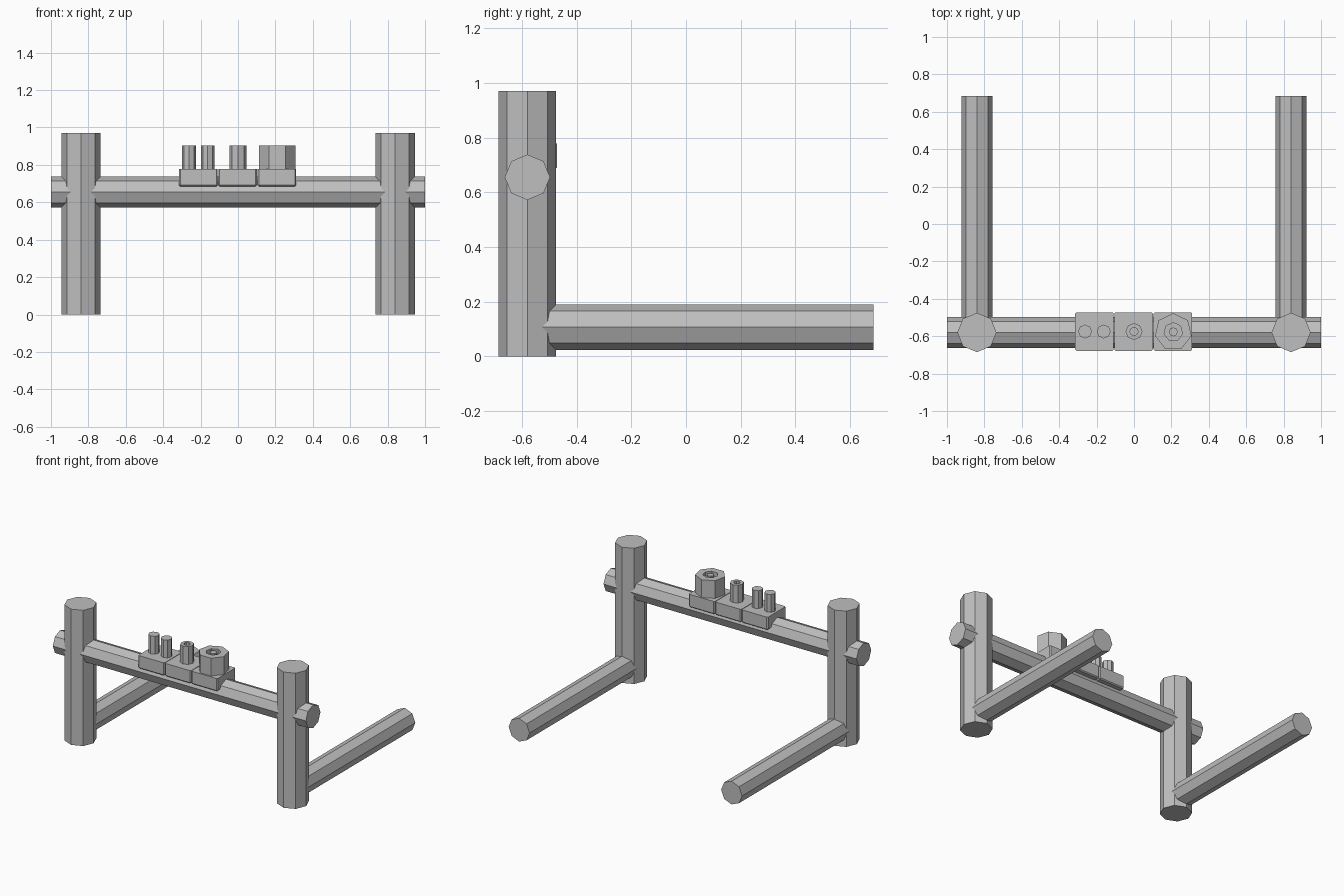
import bpy, bmesh
from math import pi, cos, sin
from mathutils import Matrix, Vector

cube = bpy.data.objects.get("Cube")
if cube:
    bpy.data.objects.remove(cube, do_unlink=True)

GREY = (0.52, 0.52, 0.52, 1)
grey = bpy.data.materials.new("plain_grey")
grey.use_nodes = True
grey.diffuse_color = GREY
grey.node_tree.nodes["Principled BSDF"].inputs["Base Color"].default_value = GREY


def add_object(name, bm):
    bmesh.ops.recalc_face_normals(bm, faces=bm.faces)
    mesh = bpy.data.meshes.new(name)
    bm.to_mesh(mesh)
    bm.free()
    mesh.materials.append(grey)
    obj = bpy.data.objects.new(name, mesh)
    bpy.context.collection.objects.link(obj)
    return obj


def beam(name, start, end, radius, sides=8):
    """Closed prism between two points, with a corner on the +y / +z side."""
    a, b = Vector(start), Vector(end)
    axis = (b - a).normalized()
    up = Vector((0, 1, 0)) if abs(axis.z) > 0.5 else Vector((0, 0, 1))
    side = axis.cross(up)
    bm = bmesh.new()
    rings = []
    for p in (a, b):
        rings.append([bm.verts.new(p + radius * (cos(t) * up + sin(t) * side))
                      for t in (2 * pi * i / sides for i in range(sides))])
    for i in range(sides):
        j = (i + 1) % sides
        bm.faces.new((rings[0][i], rings[0][j], rings[1][j], rings[1][i]))
    for ring in rings:
        bm.faces.new(ring)
    return add_object(name, bm)


def recess_top(obj, radius, inner, depth):
    """Sink a socket into the top of a prism."""
    bm = bmesh.new()
    bm.from_mesh(obj.data)
    top = max(bm.faces, key=lambda f: f.calc_center_median().z)
    centre = top.calc_center_median()
    for scale, drop in ((inner / radius, 0), (1, depth)):
        new = bmesh.ops.extrude_discrete_faces(bm, faces=[top])["faces"]
        top = new[0]
        for v in top.verts:
            v.co = centre + (v.co - centre) * scale - Vector((0, 0, drop))
    bm.to_mesh(obj.data)
    bm.free()


def block(name, x, y, z_low, z_high, width):
    """Box with softened corners and underside."""
    bm = bmesh.new()
    size = Matrix.Diagonal((width, width, z_high - z_low, 1))
    bmesh.ops.create_cube(bm, size=1, matrix=Matrix.Translation((x, y, (z_low + z_high) / 2)) @ size)
    edges = [e for e in bm.edges if min(v.co.z for v in e.verts) < z_low + 0.01]
    bmesh.ops.bevel(bm, geom=edges, offset=0.007, segments=1, affect='EDGES')
    return add_object(name, bm)


Y = -0.58        # line of the posts and crossbar
BAR_Z = 0.655
TOP = 0.905      # top of the knobs
DECK = 0.778     # top of the blocks

# Posts and backward feet
for label, s in (("right", -1), ("left", 1)):
    x = 0.84 * s
    beam(label + "_post", (x, Y, 0), (x, Y, 0.97), 0.105)
    beam(label + "_foot", (x, Y, 0.107), (x, 0.685, 0.107), 0.083)

# Crossbar through both posts
beam("crossbar", (-1, Y, BAR_Z), (1, Y, BAR_Z), 0.083)

# Blocks sitting on the crossbar
for label, x in (("right", -0.212), ("middle", -0.002), ("left", 0.208)):
    block(label + "_block", x, Y + 0.005, 0.685, DECK, 0.206)

# Thin pegs
for label, x in (("outer", -0.262), ("inner", -0.162)):
    beam(label + "_peg", (x, Y + 0.005, DECK - 0.01), (x, Y + 0.005, TOP), 0.037)

# Socketed peg and large nut
socket_peg = beam("socket_peg", (0, Y + 0.005, DECK - 0.01), (0, Y + 0.005, TOP), 0.045)
recess_top(socket_peg, 0.045, 0.022, 0.03)
nut = beam("large_nut", (0.21, Y + 0.003, DECK - 0.01), (0.21, Y + 0.003, TOP), 0.1, 7)
recess_top(nut, 0.1, 0.05, 0.03)
beam("nut_core", (0.21, Y + 0.003, TOP - 0.04), (0.21, Y + 0.003, TOP - 0.002), 0.024)
